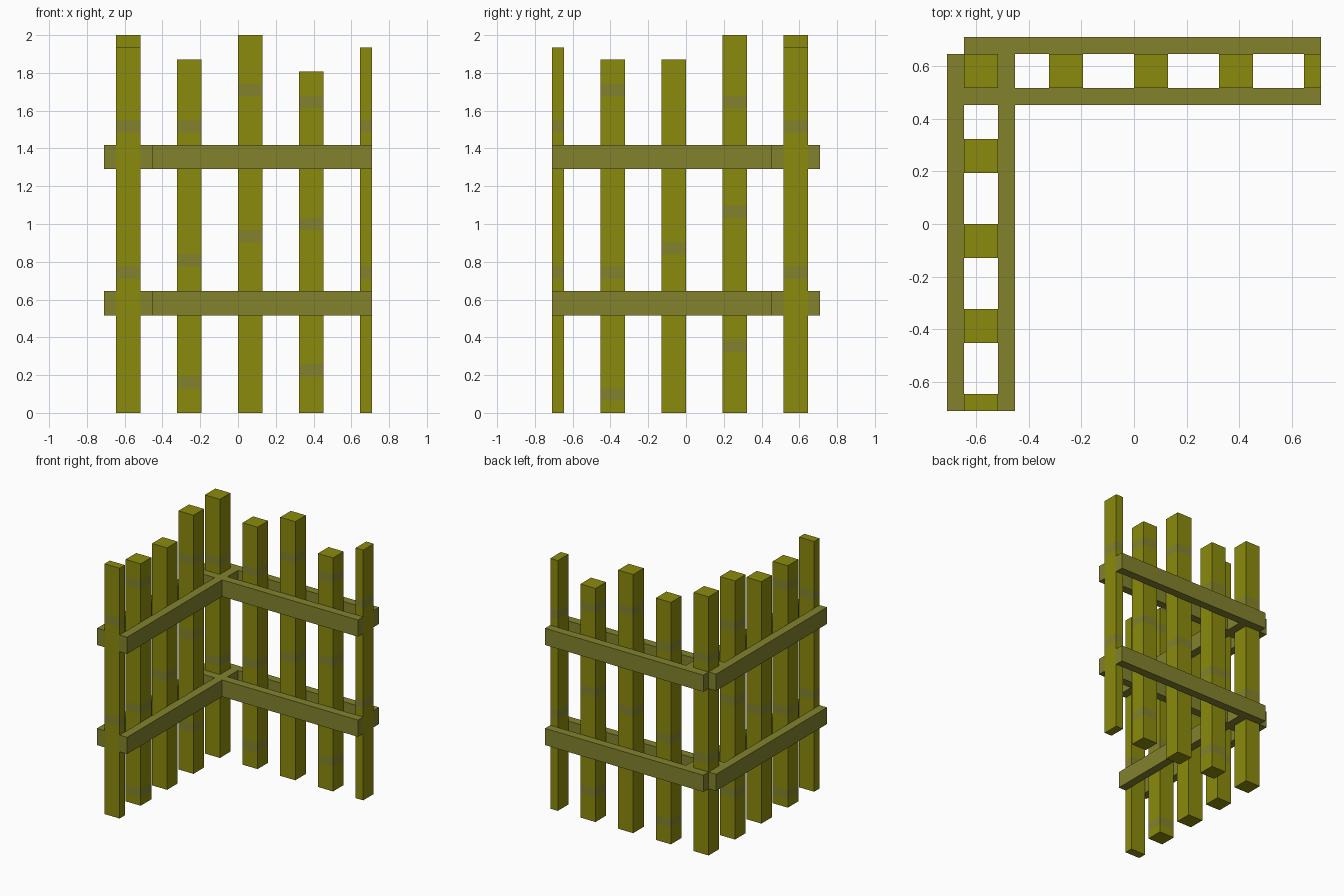
import bpy, bmesh
from mathutils import Matrix, Vector

cube = bpy.data.objects.get("Cube")
if cube:
    bpy.data.objects.remove(cube, do_unlink=True)

U = 2 / 31  # modelling unit: the tallest post is 31 units high


def material(name, rgb):
    m = bpy.data.materials.new(name)
    m.use_nodes = True
    m.diffuse_color = (*rgb, 1)
    m.node_tree.nodes["Principled BSDF"].inputs["Base Color"].default_value = (*rgb, 1)
    return m


POST = material("olive wood", (0.258, 0.258, 0.004))
RAIL = material("greyed olive wood", (0.223, 0.223, 0.027))


def box(name, x, y, z, mats, bands=()):
    """Box from (min, max) ranges in units; each band is one unit tall, in the second material."""
    lo, hi = Vector((x[0], y[0], z[0])), Vector((x[1], y[1], z[1]))
    bm = bmesh.new()
    bmesh.ops.create_cube(bm, size=1, matrix=Matrix.LocRotScale((lo + hi) / 2, None, hi - lo))
    for b in bands:
        for cut in (b, b + 1):
            bmesh.ops.bisect_plane(bm, geom=bm.verts[:] + bm.edges[:] + bm.faces[:],
                                   plane_co=(0, 0, cut), plane_no=(0, 0, 1))
    for f in bm.faces:
        h = f.calc_center_median().z
        f.material_index = int(any(b < h < b + 1 for b in bands))
    bmesh.ops.scale(bm, vec=(U, U, U), verts=bm.verts)
    me = bpy.data.meshes.new(name)
    bm.to_mesh(me)
    bm.free()
    for m in mats:
        me.materials.append(m)
    ob = bpy.data.objects.new(name, me)
    bpy.context.collection.objects.link(ob)
    return ob


ROW_X, ROW_Y = (-10, -8), (8, 10)  # post lines of the side and back fences
WOOD = (POST, RAIL)

# Corner post shared by both fences
box("corner_post", ROW_X, ROW_Y, (0, 31), WOOD, (11, 23))

# Back fence posts: x range, height, band heights
for i, (x, h, bands) in enumerate([((-5, -3), 29, (2, 12, 23)),
                                   ((0, 2), 31, (14, 26)),
                                   ((5, 7), 28, (3, 15, 25)),
                                   ((10, 11), 30, (11, 23))], 1):
    box(f"back_post_{i}", x, ROW_Y, (0, h), WOOD, bands)

# Side fence posts: y range, height, band heights
for i, (y, h, bands) in enumerate([((3, 5), 31, (5, 16, 25)),
                                   ((-2, 0), 29, (13,)),
                                   ((-7, -5), 29, (1, 11, 26)),
                                   ((-11, -10), 30, (11, 23))], 1):
    box(f"side_post_{i}", ROW_X, y, (0, h), WOOD, bands)

# Lower and upper rails clasp the posts on both sides and cross inside the corner
for level, z in (("lower", (8, 10)), ("upper", (20, 22))):
    box(f"{level}_back_outer_rail", (-10, 11), (10, 11), z, [RAIL])
    box(f"{level}_side_outer_rail", (-11, -10), (-11, 10), z, [RAIL])
    box(f"{level}_side_inner_rail", (-8, -7), (-11, 10), z, [RAIL])
    box(f"{level}_back_inner_rail", (-7, 11), (7, 8), z, [RAIL])
    box(f"{level}_back_inner_rail_end", (-10, -8), (7, 8), z, [RAIL])
